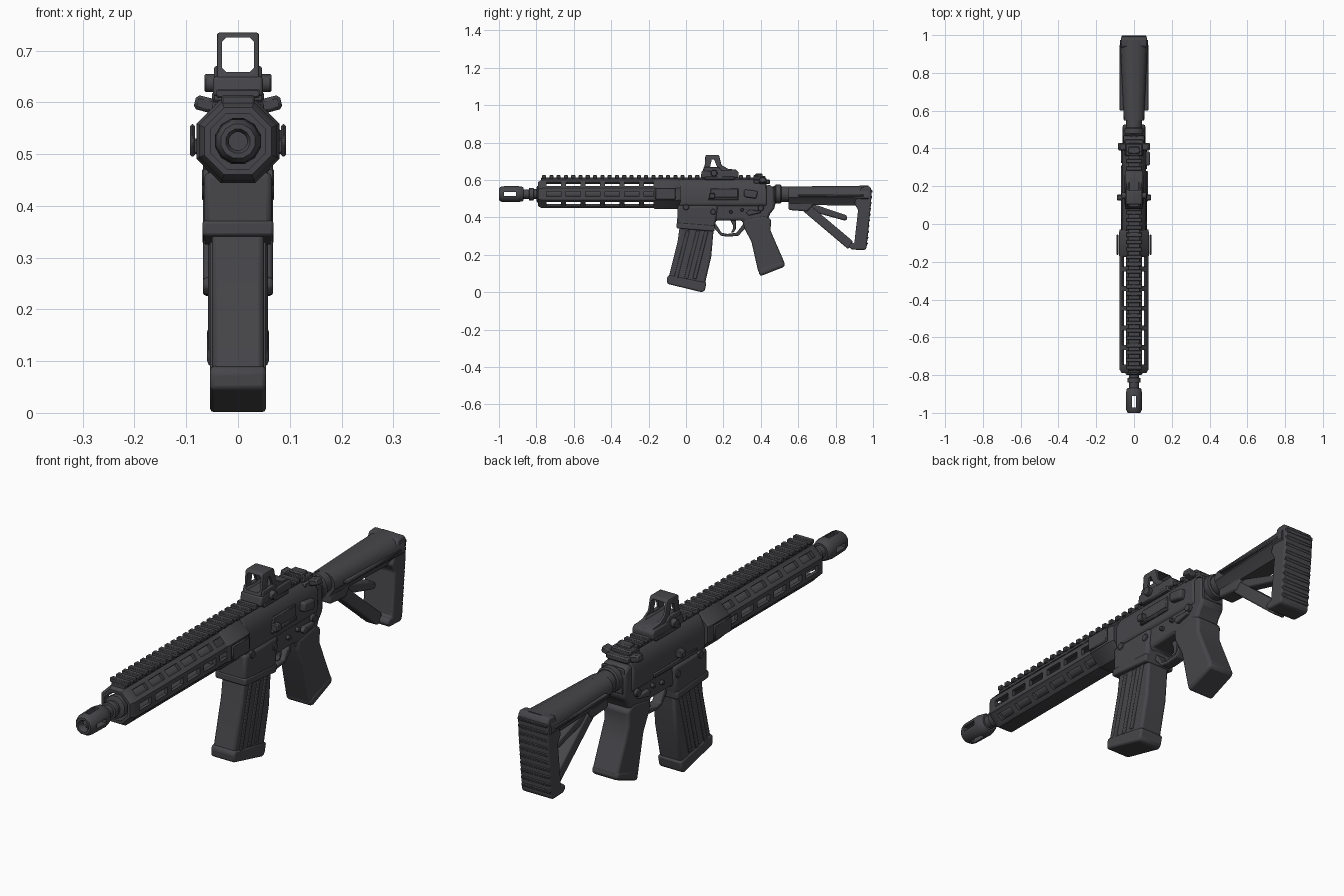
import bpy, bmesh, math
from mathutils import Matrix, Vector

mat = bpy.data.materials.new("charcoal")
mat.diffuse_color = (0.062, 0.060, 0.067, 1)
AXIS = 0.525  # bore height


def finish(name, bm, bevel=0.0, seg=2):
    bmesh.ops.recalc_face_normals(bm, faces=bm.faces)
    me = bpy.data.meshes.new(name)
    bm.to_mesh(me)
    bm.free()
    me.materials.append(mat)
    ob = bpy.data.objects.new(name, me)
    bpy.context.collection.objects.link(ob)
    if bevel:
        m = ob.modifiers.new("bevel", 'BEVEL')
        m.width, m.segments, m.limit_method = bevel, seg, 'ANGLE'
    return ob


def prism(name, pts, a, b, bevel=0.0, axis='X', seg=2):
    """Extrude a (y,z) outline along x, or an (x,z) outline along y."""
    bm = bmesh.new()
    put = (lambda p, t: (t, p[0], p[1])) if axis == 'X' else (lambda p, t: (p[0], t, p[1]))
    lo = [bm.verts.new(put(p, a)) for p in pts]
    hi = [bm.verts.new(put(p, b)) for p in pts]
    bm.faces.new(lo)
    bm.faces.new(hi)
    n = len(pts)
    for i in range(n):
        bm.faces.new((lo[i], lo[(i + 1) % n], hi[(i + 1) % n], hi[i]))
    return finish(name, bm, bevel, seg)


def add_box(bm, x, y, z, rot=0.0, pivot=None):
    c = Vector(((x[0] + x[1]) / 2, (y[0] + y[1]) / 2, (z[0] + z[1]) / 2))
    M = Matrix.Translation(c) @ Matrix.Diagonal((x[1] - x[0], y[1] - y[0], z[1] - z[0], 1))
    if rot:
        p = Vector(pivot) if pivot else c
        M = Matrix.Translation(p) @ Matrix.Rotation(rot, 4, 'Y') @ Matrix.Translation(-p) @ M
    bmesh.ops.create_cube(bm, size=1, matrix=M)


def boxes(name, specs, bevel=0.0):
    bm = bmesh.new()
    for s in specs:
        add_box(bm, *s)
    return finish(name, bm, bevel, 1)


def lathe(name, prof, n=16, closed=False):
    """Revolve (y, radius) pairs about the bore axis."""
    bm = bmesh.new()
    rings = []
    for y, r in prof:
        rings.append([bm.verts.new((r * math.cos((i + .5) * 2 * math.pi / n), y,
                                    AXIS + r * math.sin((i + .5) * 2 * math.pi / n))) for i in range(n)])
    pairs = list(zip(rings, rings[1:])) + ([(rings[-1], rings[0])] if closed else [])
    for p, q in pairs:
        for i in range(n):
            bm.faces.new((p[i], p[(i + 1) % n], q[(i + 1) % n], q[i]))
    if not closed:
        bm.faces.new(rings[0])
        bm.faces.new(rings[-1])
    return finish(name, bm)


def pin(name, y, z, r, half, n=16):
    pts = [(y + r * math.cos(i * 2 * math.pi / n), z + r * math.sin(i * 2 * math.pi / n)) for i in range(n)]
    return prism(name, pts, -half, half, 0.003, seg=1)


def cut(ob, cutter):
    cutter.hide_render = True
    m = ob.modifiers.new("cut", 'BOOLEAN')
    m.object, m.operation, m.solver = cutter, 'DIFFERENCE', 'EXACT'
    bpy.context.view_layer.objects.active = ob
    for mod in list(ob.modifiers):
        bpy.ops.object.modifier_apply(modifier=mod.name)
    bpy.data.objects.remove(cutter)


# muzzle and barrel
muzzle = lathe("muzzle", [(-1, .024), (-1, .034), (-.985, .043), (-.9, .045), (-.875, .04), (-.868, .034),
                          (-.868, .018), (-.99, .018)], 12, True)
R = (0, 0, AXIS)
cut(muzzle, boxes("slot_cutter", [((.01, .07), (-.972, -.91), (AXIS - .01, AXIS + .01), k * math.pi / 2, R)
                                  for k in range(4)]))
lathe("barrel", [(-.885, .026), (-.84, .026), (-.838, .034), (-.815, .034), (-.813, .027), (0, .027)])
lathe("barrel_nut", [(-.8, .036), (-.795, .046), (-.77, .046)], 12)

# hollow eight-sided handguard with rows of slots
guard = lathe("handguard", [(-.79, .058), (-.79, .07), (-.772, .082), (-.03, .082), (-.03, .066), (-.76, .066)],
              8, True)
slots = [((.05, .1), (-.745 + i * .104, -.667 + i * .104), (AXIS - .014, AXIS + .014), a * math.pi / 4, R)
         for i in range(6) for a in (0, 1, 3, 4, 5, 7)]
cut(guard, boxes("guard_cutter", slots))
lathe("handguard_clamp", [(-.175, .08), (-.165, .087), (-.045, .087), (-.03, .08)], 8)
boxes("clamp_bosses", [((s * .088 - .005, s * .088 + .005), (-.165, -.055), (.495, .558)) for s in (-1, 1)], .004)

# top rail
teeth = [((-.042, .042), (-.77 + i * .039, -.748 + i * .039), (.608, .626)) for i in range(30)]
boxes("top_rail", [((-.032, .032), (-.775, .41), (.585, .613))] + teeth, .003)

# receiver
prism("upper_receiver", [(-.045, .45), (.045, .45), (.062, .47), (.064, .55), (.045, .59), (.03, .605),
                         (-.03, .605), (-.045, .59), (-.064, .55), (-.062, .47)], -.035, .43, .006, 'Y')
prism("lower_receiver", [(-.045, .47), (-.045, .35), (.145, .335), (.16, .385), (.30, .385), (.31, .35),
                         (.43, .37), (.45, .42), (.475, .45), (.475, .55), (.45, .575), (.38, .56), (.36, .48)],
      -.055, .055, .012)
prism("magazine_well", [(-.045, .465), (-.048, .345), (.15, .33), (.16, .38), (.17, .465)], -.066, .066, .012)
prism("well_lip", [(-.05, .372), (-.05, .342), (.152, .325), (.155, .357)], -.069, .069, .006)
boxes("ejection_port", [((.055, .07), (.13, .28), (.505, .555)), ((.06, .074), (.12, .28), (.492, .507))], .004)
boxes("side_ribs", [((-.068, -.055), (.02, .3), (.47, .49)), ((-.09, .09), (.125, .155), (.5, .53))], .004)
prism("forward_assist", [(.31, .55), (.31, .51), (.375, .5), (.385, .54)], .05, .085, .008)
for nm, y, z, r in (("front_pin", 0, .455, .016), ("rear_pin", .4, .45, .016),
                    ("trigger_pin", .24, .43, .009), ("hammer_pin", .3, .44, .009), ("catch_button", .145, .43, .015)):
    pin(nm, y, z, r, .07)
prism("selector", [(.32, .425), (.335, .41), (.4, .425), (.4, .437), (.335, .44)], -.07, .07, .004)
boxes("charging_handle", [((-.05, .05), (.36, .45), (.578, .603)),
                          ((.04, .084), (.39, .43), (.582, .61), -.25), ((-.084, -.04), (.39, .43), (.582, .61), .25)],
      .006)
boxes("folded_sight", [((-.045, .045), (.36, .425), (.6, .622)), ((-.03, .03), (.37, .41), (.615, .634))], .005)

# magazine
prism("magazine", [(-.03, .38), (-.045, .27), (-.093, .08), (.1, .04), (.135, .19), (.15, .36)],
      -.05, .05, .01)
prism("magazine_base", [(-.09, .092), (-.102, .08), (-.1, .045), (.085, 0), (.1, .008), (.11, .052)],
      -.054, .054, .008)
for i, y in enumerate((.0, .055, .1)):
    prism("magazine_rib_%d" % i, [(y, .33), (y - .065, .075), (y - .045, .07), (y + .02, .33)], -.054, .054, .003)

# trigger and guard
prism("trigger_guard", [(.145, .35), (.185, .303), (.22, .297), (.28, .302), (.325, .35), (.31, .37), (.27, .318),
                        (.22, .312), (.19, .318), (.16, .365)], -.02, .02, .003)
prism("trigger", [(.235, .39), (.25, .36), (.25, .335), (.24, .32), (.255, .32), (.267, .34), (.268, .39)],
      -.012, .012, .003)

# pistol grip
prism("grip", [(.305, .39), (.31, .345), (.35, .27), (.385, .115), (.4, .09), (.515, .135), (.528, .155),
               (.48, .265), (.452, .33), (.455, .39), (.42, .41)], -.058, .058, .028, seg=3)
prism("grip_cap", [(.385, .125), (.395, .085), (.53, .138), (.522, .172)], -.06, .06, .012)

# buffer tube and stock
lathe("buffer_tube", [(.44, .042), (.6, .042)])
lathe("castle_nut", [(.475, .046), (.48, .052), (.505, .052), (.51, .046)], 12)
boxes("sling_plate", [((-.05, .05), (.465, .478), (.465, .57))], .005)
stock = prism("stock_body", [(-.04, .462), (.04, .462), (.06, .49), (.075, .505), (.073, .535), (.055, .558),
                             (.025, .57), (-.025, .57), (-.055, .558), (-.073, .535), (-.075, .505), (-.06, .49)],
              .548, .975, 0, 'Y')
for v in stock.data.vertices:  # narrower nose
    if v.co.y < .56:
        v.co.x *= .72
        v.co.z = AXIS + (v.co.z - AXIS) * .9
boxes("stock_seam", [((-.076, .076), (.6, .95), (.512, .524))], .003)
prism("stock_nose_block", [(.548, .48), (.548, .44), (.65, .432), (.69, .48)], -.035, .035, .008)
prism("stock_strut", [(.61, .455), (.625, .435), (.865, .232), (.89, .25), (.89, .275), (.67, .46)],
      -.028, .028, .006)
prism("stock_lever", [(.62, .47), (.64, .44), (.85, .383), (.862, .39), (.858, .412), (.7, .465)],
      -.022, .022, .006)
prism("butt", [(.94, .565), (.98, .568), (.992, .55), (.99, .48), (.965, .235), (.955, .226), (.885, .228),
               (.87, .245), (.88, .262), (.9, .262), (.92, .44), (.9, .475)], -.068, .068, .012)
for i in range(10):  # pad ridges
    z = .25 + i * .031
    y = .963 + (z - .235) * .09
    prism("butt_ridge_%d" % i, [(y - .02, z), (y + .006, z + .003), (y + .009, z + .016), (y - .02, z + .02)],
          -.066, .066, .003, seg=1)

# reflex sight with open window
hood = prism("sight_hood", [(.085, .64), (.1, .68), (.103, .728), (.11, .735), (.172, .735), (.178, .727),
                            (.19, .68), (.225, .66), (.27, .655), (.275, .64)], -.041, .041, .006)
cut(hood, boxes("window_cutter", [((-.031, .031), (0, .4), (.659, .725))], .008))
cut(hood, prism("side_cutter", [(.128, .665), (.138, .71), (.15, .71), (.168, .665)], -.1, .1))
prism("sight_base", [(.078, .612), (.085, .65), (.27, .652), (.282, .64), (.282, .612)], -.048, .048, .006)
prism("sight_shoulders", [(.09, .64), (.1, .67), (.175, .67), (.2, .64)], -.046, -.031, .004)
prism("sight_shoulders_right", [(.09, .64), (.1, .67), (.175, .67), (.2, .64)], .031, .046, .004)
pin("sight_knobs", .15, .637, .018, .065, 12)
boxes("sight_clamp", [((-.05, .05), (.1, .26), (.6, .622))], .005)

# smooth shading that keeps hard edges
bpy.ops.object.select_all(action='SELECT')
bpy.context.view_layer.objects.active = guard
bpy.ops.object.shade_smooth_by_angle(angle=math.radians(35))
